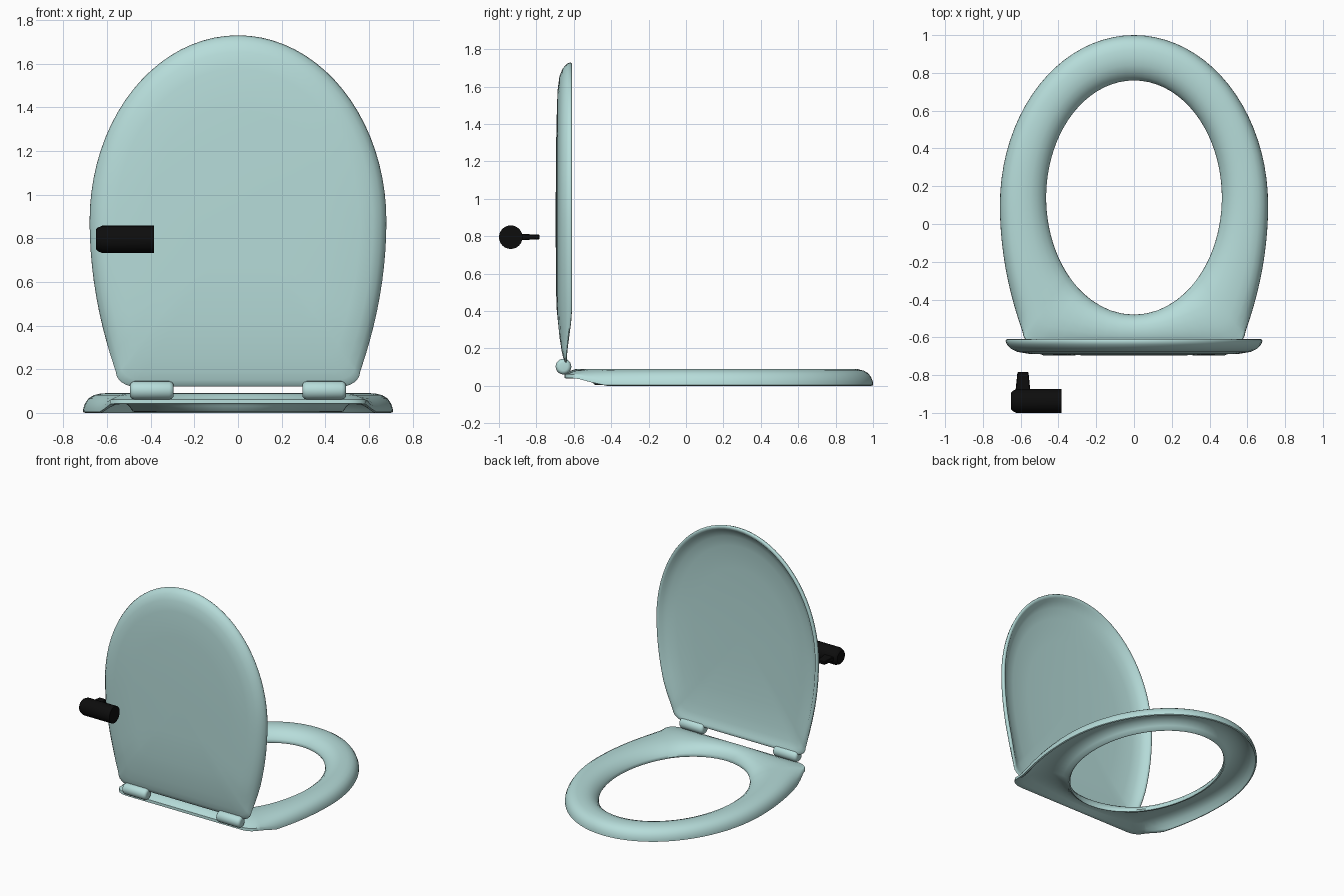
import bpy, bmesh, math
from mathutils import Matrix, Vector

if "Cube" in bpy.data.objects:
    bpy.data.objects.remove(bpy.data.objects["Cube"])


def material(name, rgb):
    m = bpy.data.materials.new(name)
    m.diffuse_color = (*rgb, 1)
    m.use_nodes = True
    m.node_tree.nodes["Principled BSDF"].inputs["Base Color"].default_value = m.diffuse_color
    return m


TEAL = material("pale_teal", (0.47, 0.72, 0.70))
BLACK = material("black", (0.004, 0.004, 0.004))


def finish(bm, name, mat, angle=40):
    bmesh.ops.recalc_face_normals(bm, faces=bm.faces[:])
    me = bpy.data.meshes.new(name)
    bm.to_mesh(me)
    bm.free()
    ob = bpy.data.objects.new(name, me)
    bpy.context.collection.objects.link(ob)
    me.materials.append(mat)
    bpy.ops.object.select_all(action='DESELECT')
    ob.select_set(True)
    bpy.context.view_layer.objects.active = ob
    bpy.ops.object.shade_smooth_by_angle(angle=math.radians(angle))
    return ob


def outline(w, front, back, corner):
    """Closed outline around the widest point: elliptical front, tapered sides, short straight back."""
    half = [(w * math.sin(i * math.pi / 40), front * math.cos(i * math.pi / 40)) for i in range(21)]
    side_end = back - corner
    for i in range(1, 11):
        t = i / 10
        half.append((w - 0.12 * t * t, -side_end * t))
    xe = w - 0.12
    for i in range(1, 7):
        a = i * math.pi / 12
        half.append((xe - 1.3 * corner * (1 - math.cos(a)), -side_end - corner * math.sin(a)))
    xb = half[-1][0]
    half += [(xb * (1 - i / 6), -back) for i in range(1, 7)]
    return half + [(-x, y) for x, y in half[-2:0:-1]]


def bridge(bm, a, b):
    n = len(a)
    for i in range(n):
        bm.faces.new((a[i], a[(i + 1) % n], b[(i + 1) % n], b[i]))


def smooth(t):
    t = max(0, min(1, t))
    return t * t * (3 - 2 * t)


# Seat: hollow-bottomed section swept from the outer outline to the oval opening
outer = [(x, y + 0.1) for x, y in outline(0.71, 0.90, 0.75, 0.08)]
section = [(0, 0.004), (0.005, 0.022), (0.04, 0.045), (0.10, 0.066), (0.20, 0.081), (0.33, 0.089),
           (0.50, 0.091), (0.66, 0.086), (0.80, 0.073), (0.91, 0.052), (0.98, 0.030), (1.0, 0.014),
           (0.98, 0.004), (0.93, 0.006), (0.86, 0.030), (0.72, 0.058), (0.50, 0.066), (0.30, 0.060),
           (0.15, 0.038), (0.08, 0.012), (0.04, 0.0)]
bm = bmesh.new()
rings = []
for k, (f, z) in enumerate(section):
    ring = []
    for x, y in outer:
        a = math.atan2((y - 0.14) / 0.62, x / 0.465)
        qx, qy = 0.465 * math.cos(a), 0.14 + 0.62 * math.sin(a)
        # the skirt fades out along the rear edge
        r = smooth((-0.42 - y) / 0.2) * (1 - f)
        target = 0.062 + 0.025 * min(1, f * 4) if 1 <= k < 12 else 0.042
        ring.append(bm.verts.new((x + (qx - x) * f, y + (qy - y) * f, z + (max(z, target) - z) * r)))
    rings.append(ring)
for i in range(len(rings)):
    bridge(bm, rings[i], rings[(i + 1) % len(rings)])
finish(bm, "seat_ring", TEAL, 60)

# Lid: upright shallow shell, domed to the front and hollow behind
shape = outline(0.68, 0.85, 0.76, 0.07)
layers = [(0.0, -0.679), (0.3, -0.677), (0.6, -0.673), (0.80, -0.665), (0.89, -0.652), (0.945, -0.632),
          (0.965, -0.615), (0.98, -0.609), (0.995, -0.611), (1.0, -0.618), (0.99, -0.638), (0.96, -0.660),
          (0.91, -0.677), (0.82, -0.687), (0.6, -0.693), (0.3, -0.696), (0.0, -0.697)]
bm = bmesh.new()
rings = []
for s, y in layers:
    if s == 0:
        rings.append(bm.verts.new((0, y, 0.88)))
        continue
    ring = []
    for px, pz in shape:
        z = 0.88 + pz * s
        # rim tucks in toward the hinge
        tuck = smooth((0.42 - z) / 0.3)
        yy = y + (-0.655 + (y + 0.655) * 0.38 - y) * tuck
        ring.append(bm.verts.new((px * s, yy, z)))
    rings.append(ring)
for a, b in zip(rings[1:-2], rings[2:-1]):
    bridge(bm, a, b)
for tip, ring in ((rings[0], rings[1]), (rings[-1], rings[-2])):
    for i in range(len(ring)):
        bm.faces.new((tip, ring[i], ring[(i + 1) % len(ring)]))
finish(bm, "lid", TEAL, 60)


def lathe_x(name, profile, centre, mat, sides=24, angle=40):
    """Solid turned around the x axis from (x, radius) pairs."""
    bm = bmesh.new()
    rs = []
    for x, r in profile:
        rs.append([bm.verts.new((centre[0] + x,
                                 centre[1] + r * math.cos(2 * math.pi * i / sides),
                                 centre[2] + r * math.sin(2 * math.pi * i / sides)))
                   for i in range(sides)])
    for a, b in zip(rs, rs[1:]):
        bridge(bm, a, b)
    bm.faces.new(rs[0])
    bm.faces.new(rs[-1])
    return finish(bm, name, mat, angle)


# Hinge barrels with rounded ends
cap = [(-0.100, 0.022), (-0.098, 0.031), (-0.091, 0.038), (-0.080, 0.042)]
barrel = cap + [(-x, r) for x, r in reversed(cap)]
for side, label in ((-1, "left"), (1, "right")):
    lathe_x("hinge_" + label, barrel, (0.395 * side, -0.655, 0.103), TEAL, 24, 50)

# Floating black fitting: cylinder with one chamfered end, and a tapered tongue
lathe_x("fitting_cylinder", [(-0.133, 0.046), (-0.125, 0.054), (-0.105, 0.063), (0.133, 0.063)],
        (-0.517, -0.937, 0.795), BLACK, 24, 30)
bm = bmesh.new()
bmesh.ops.create_cube(bm, size=1)
for v in bm.verts:
    far = v.co.y > 0
    v.co = Vector((-0.588 + v.co.x * (0.058 if far else 0.082),
                   -0.783 if far else -0.90,
                   0.796 + v.co.z * (0.024 if far else 0.036)))
bmesh.ops.bevel(bm, geom=bm.edges[:], offset=0.004, segments=1, affect='EDGES')
finish(bm, "fitting_tongue", BLACK, 30)
